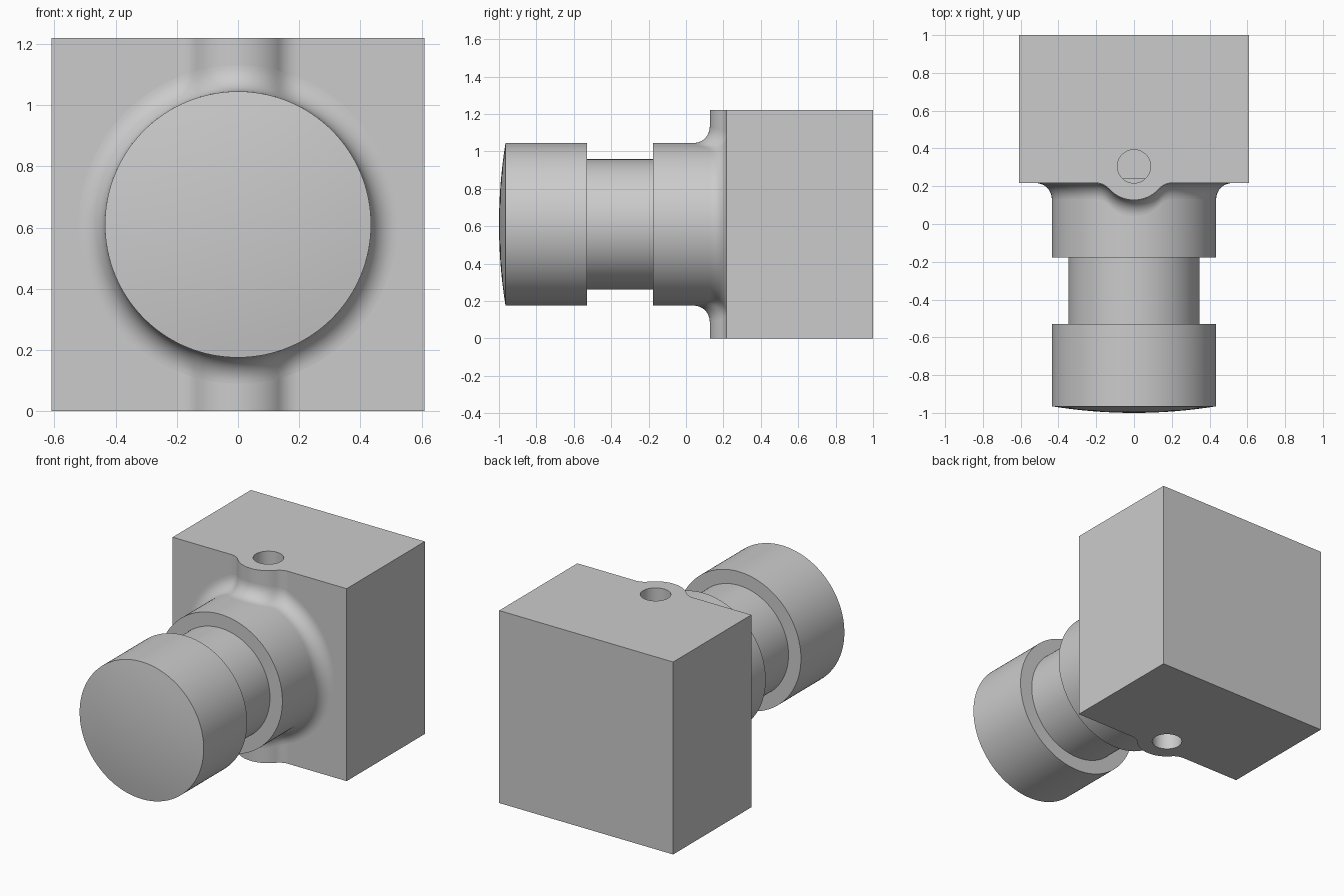
import bpy, bmesh, math

cube = bpy.data.objects.get("Cube")
if cube:
    bpy.data.objects.remove(cube)

HALF, HEIGHT, FACE, BACK = 0.61, 1.22, 0.217, 1.0
MID = HEIGHT / 2
HOLE_Y, HOLE_R, HOLE_DEPTH = 0.305, 0.088, 0.4
RIDGE_R, RIDGE_FILLET = 0.178, 0.09
COLLAR_R, FILLET = 0.435, 0.085

grey = bpy.data.materials.new("plain grey")
grey.use_nodes = True
grey.diffuse_color = (0.6, 0.6, 0.6, 1)
grey.node_tree.nodes["Principled BSDF"].inputs["Base Color"].default_value = (0.6, 0.6, 0.6, 1)

# Ridge blend: x of the fillet centre and of the tangent point on the round
RISE = HOLE_Y - FACE
BLEND_X = math.sqrt((RIDGE_R + RIDGE_FILLET) ** 2 - (RISE + RIDGE_FILLET) ** 2)
JOIN_X = BLEND_X * RIDGE_R / (RIDGE_R + RIDGE_FILLET)


def face_y(x):
    """Depth of the block's front surface, including the ridge."""
    x = abs(x)
    if x >= BLEND_X:
        return FACE
    if x >= JOIN_X:
        return FACE - RIDGE_FILLET + math.sqrt(RIDGE_FILLET ** 2 - (BLEND_X - x) ** 2)
    return HOLE_Y - math.sqrt(RIDGE_R ** 2 - x ** 2)


def make(name, bm):
    bmesh.ops.recalc_face_normals(bm, faces=bm.faces)
    mesh = bpy.data.meshes.new(name)
    bm.to_mesh(mesh)
    bm.free()
    obj = bpy.data.objects.new(name, mesh)
    bpy.context.collection.objects.link(obj)
    mesh.materials.append(grey)
    return obj


def smooth(obj):
    bpy.ops.object.select_all(action="DESELECT")
    obj.select_set(True)
    bpy.context.view_layer.objects.active = obj
    bpy.ops.object.shade_smooth_by_angle(angle=math.radians(30))


# Block with a rounded vertical ridge on its front
bm = bmesh.new()
steps = 48
front = [BLEND_X * math.sin(math.pi / 2 * i / steps) for i in range(-steps, steps + 1)]
outline = [(-HALF, BACK), (-HALF, FACE)] + [(x, face_y(x)) for x in front]
outline += [(HALF, FACE), (HALF, BACK)]
base = bm.faces.new([bm.verts.new((x, y, 0)) for x, y in outline])
top = bmesh.ops.extrude_face_region(bm, geom=[base])["geom"]
bmesh.ops.translate(bm, vec=(0, 0, HEIGHT), verts=[v for v in top if isinstance(v, bmesh.types.BMVert)])
block = make("block", bm)

# Blind holes in the top and bottom of the ridge
bm = bmesh.new()
for z in (0, HEIGHT):
    made = bmesh.ops.create_cone(bm, cap_ends=True, segments=64, radius1=HOLE_R,
                                 radius2=HOLE_R, depth=2 * HOLE_DEPTH)
    bmesh.ops.translate(bm, vec=(0, HOLE_Y, z), verts=made["verts"])
cutter = make("hole_cutter", bm)
cutter.hide_render = True
cut = block.modifiers.new("holes", "BOOLEAN")
cut.operation = "DIFFERENCE"
cut.solver = "EXACT"
cut.object = cutter
bpy.context.view_layer.objects.active = block
bpy.ops.object.modifier_apply(modifier="holes")
bpy.data.objects.remove(cutter)
smooth(block)


def turned(name, profile, segments=128):
    """Spin (radius, y) points about the horizontal axis."""
    bm = bmesh.new()
    verts = [bm.verts.new((r, y, MID)) for r, y in profile]
    edges = [bm.edges.new(pair) for pair in zip(verts, verts[1:])]
    bmesh.ops.spin(bm, geom=verts + edges, cent=(0, 0, MID), axis=(0, 1, 0),
                   angle=math.tau, steps=segments, use_duplicate=False)
    bmesh.ops.remove_doubles(bm, verts=bm.verts, dist=1e-5)
    obj = make(name, bm)
    smooth(obj)


# Stem: collar, neck and head with a slightly domed end
NECK_R, DOME = 0.348, 0.035
sphere = (COLLAR_R ** 2 + DOME ** 2) / (2 * DOME)
dome = [(COLLAR_R * (1 - i / 8), 0) for i in range(9)]
dome = [(r, -1 + sphere - math.sqrt(sphere ** 2 - r * r)) for r, _ in dome]
turned("stem", [(0, 0.24), (COLLAR_R, 0.24), (COLLAR_R, -0.177), (NECK_R, -0.177),
                (NECK_R, -0.53), (COLLAR_R, -0.53)] + dome)

# Fillet ring that flows from the collar over the block face and ridge
bm = bmesh.new()
rows, around = 12, 192
grid = []
for j in range(rows + 1):
    a = math.pi / 2 * j / rows
    radius = COLLAR_R + FILLET * (1 - math.cos(a))
    ring = []
    for i in range(around):
        t = math.tau * i / around
        x = radius * math.cos(t)
        y = face_y(x) - FILLET * (1 - math.sin(a)) - 0.0005
        ring.append(bm.verts.new((x, y, MID + radius * math.sin(t))))
    grid.append(ring)
for low, high in zip(grid, grid[1:]):
    for i in range(around):
        k = (i + 1) % around
        bm.faces.new((low[i], low[k], high[k], high[i]))
fillet = make("collar_fillet", bm)
# Face the surface away from the axis and toward the front
if sum(f.normal.y * f.area for f in fillet.data.polygons) > 0:
    fillet.data.flip_normals()
smooth(fillet)
